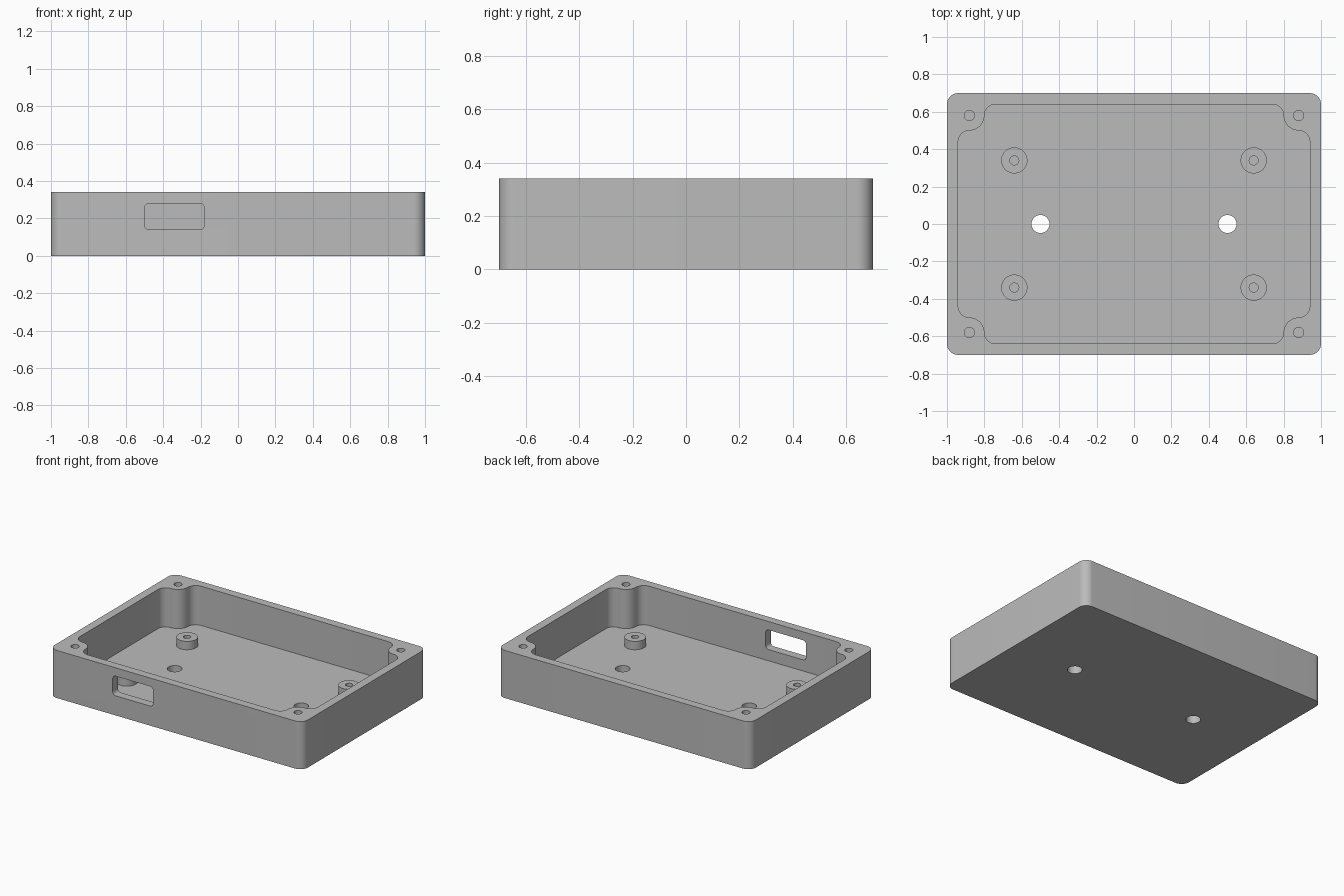
import bpy, bmesh, math

cube = bpy.data.objects.get("Cube")
if cube:
    bpy.data.objects.remove(cube, do_unlink=True)

HALF_X, HALF_Y, HEIGHT = 1.0, 0.7, 0.34
WALL = FLOOR = 0.06
POST_X, POST_Y, POST_R = 0.88, 0.58, 0.08

grey = bpy.data.materials.new("plain grey")
grey.use_nodes = True
colour = (0.5, 0.5, 0.5, 1)
grey.diffuse_color = colour
grey.node_tree.nodes["Principled BSDF"].inputs["Base Color"].default_value = colour


def arc(cx, cy, r, start, end, steps=12):
    """Points along an arc, angles in degrees."""
    angles = [math.radians(start + (end - start) * i / steps) for i in range(steps + 1)]
    return [(cx + r * math.cos(a), cy + r * math.sin(a)) for a in angles]


def circle(cx, cy, r):
    return arc(cx, cy, r, 0, 360, 48)[:-1]


def rounded_rect(cx, cy, hx, hy, r):
    points = []
    for i, (sx, sy) in enumerate([(1, 1), (-1, 1), (-1, -1), (1, -1)]):
        points += arc(cx + sx * (hx - r), cy + sy * (hy - r), r, i * 90, i * 90 + 90)
    return points


def prism(name, points, low, high, along_y=False):
    """Extrude an outline along z, or an x-z outline along y."""
    bm = bmesh.new()
    place = (lambda p, d: (p[0], d, p[1])) if along_y else (lambda p, d: (p[0], p[1], d))
    face = bm.faces.new([bm.verts.new(place(p, low)) for p in points])
    top = bmesh.ops.extrude_face_region(bm, geom=[face])["geom"]
    shift = (0, high - low, 0) if along_y else (0, 0, high - low)
    bmesh.ops.translate(bm, vec=shift, verts=[v for v in top if isinstance(v, bmesh.types.BMVert)])
    bmesh.ops.recalc_face_normals(bm, faces=bm.faces)
    mesh = bpy.data.meshes.new(name)
    bm.to_mesh(mesh)
    bm.free()
    mesh.materials.append(grey)
    obj = bpy.data.objects.new(name, mesh)
    bpy.context.scene.collection.objects.link(obj)
    return obj


def cut(obj, cutters):
    """Subtract the cutters, bake the result and shade it."""
    for cutter in cutters:
        cutter.hide_render = True
        mod = obj.modifiers.new("cut", "BOOLEAN")
        mod.operation, mod.solver, mod.object = "DIFFERENCE", "EXACT", cutter
    graph = bpy.context.evaluated_depsgraph_get()
    mesh = bpy.data.meshes.new_from_object(obj.evaluated_get(graph))
    obj.modifiers.clear()
    obj.data = mesh
    mesh.shade_smooth()
    mesh.set_sharp_from_angle(angle=math.radians(30))
    for cutter in cutters:
        bpy.data.objects.remove(cutter, do_unlink=True)


# Cavity outline: one corner wraps round its screw post, the rest is mirrored
corner = arc(POST_X, POST_Y - POST_R - WALL, WALL, 0, 90)
corner += arc(POST_X, POST_Y, POST_R, 270, 180)[1:]
corner += arc(POST_X - POST_R - WALL, POST_Y, WALL, 0, 90)[1:]
cavity = []
for sx, sy in [(1, 1), (-1, 1), (-1, -1), (1, -1)]:
    quarter = [(sx * x, sy * y) for x, y in corner]
    cavity += quarter if sx * sy > 0 else quarter[::-1]

# Tray with cavity, connector window, mounting holes and lid screw holes
tray = prism("enclosure_tray", rounded_rect(0, 0, HALF_X, HALF_Y, 0.06), 0, HEIGHT)
cutters = [
    prism("cavity_cutter", cavity, FLOOR, HEIGHT + 0.1),
    prism("window_cutter", rounded_rect(-0.34, 0.21, 0.16, 0.07, 0.025), -0.8, -0.6, along_y=True),
]
for side in (-1, 1):
    cutters.append(prism("mount_hole_cutter", circle(side * 0.5, 0, 0.048), -0.1, 0.1))
    for end in (-1, 1):
        hole = circle(side * POST_X, end * POST_Y, 0.027)
        cutters.append(prism("screw_hole_cutter", hole, 0.14, HEIGHT + 0.1))
cut(tray, cutters)

# Board standoffs with screw bores
for side, x_name in ((-1, "right"), (1, "left")):
    for end, y_name in ((-1, "front"), (1, "back")):
        x, y = side * 0.64, end * 0.34
        standoff = prism(f"standoff_{y_name}_{x_name}", circle(x, y, 0.07), FLOOR, 0.12)
        cut(standoff, [prism("bore_cutter", circle(x, y, 0.024), 0, 0.2)])
